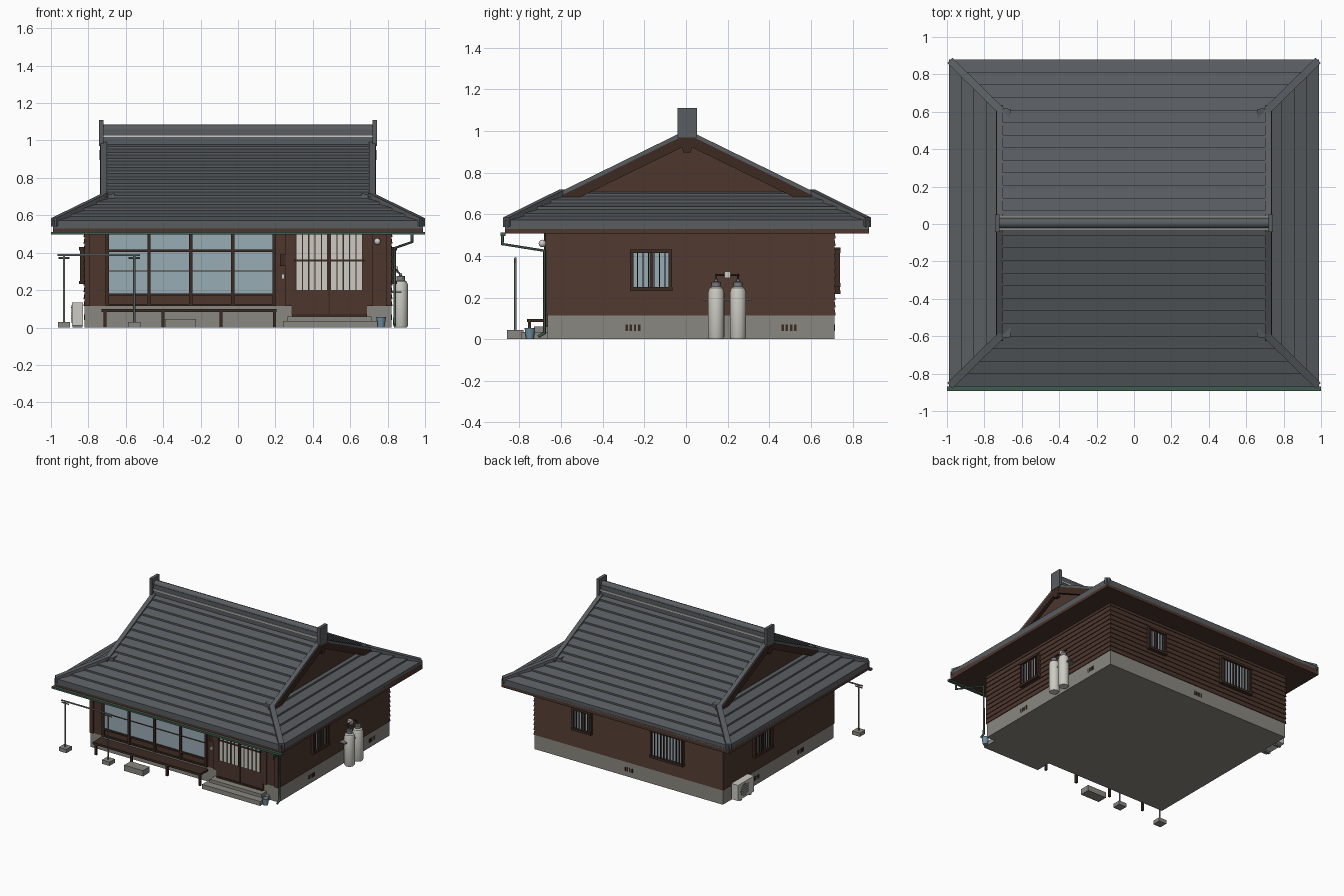
import bpy, bmesh, math
from mathutils import Vector, Matrix

if "Cube" in bpy.data.objects:
    bpy.data.objects.remove(bpy.data.objects["Cube"])


def material(name, r, g, b):
    m = bpy.data.materials.new(name)
    m.diffuse_color = [((c / 255 + 0.055) / 1.055) ** 2.4 for c in (r, g, b)] + [1]
    m.use_nodes = True
    m.node_tree.nodes["Principled BSDF"].inputs["Base Color"].default_value = m.diffuse_color
    return m


TILE = material("slate_tile", 88, 93, 97)
WALL = material("brown_board", 76, 54, 45)
DARK = material("dark_wood", 60, 42, 34)
CONC = material("concrete", 138, 135, 128)
GLASS = material("pale_glass", 152, 172, 181)
WHITE = material("off_white", 204, 203, 195)
GREEN = material("gutter_green", 66, 92, 80)
STEEL = material("grey_metal", 118, 123, 123)
BLUE = material("bucket_blue", 112, 143, 160)

X, YF, YB = 0.82, -0.665, 0.713          # wall extents
YC, RX, RY = 0.005, 0.99, 0.875          # roof centre and half sizes
GX, GY, ZE, SLOPE = 0.72, 0.61, 0.56, 0.49   # gable position, eave height, pitch


def finish(name, bm, mat, smooth=False):
    bmesh.ops.recalc_face_normals(bm, faces=bm.faces)
    me = bpy.data.meshes.new(name)
    bm.to_mesh(me)
    bm.free()
    me.materials.append(mat)
    ob = bpy.data.objects.new(name, me)
    bpy.context.collection.objects.link(ob)
    if smooth:
        bpy.context.view_layer.objects.active = ob
        ob.select_set(True)
        bpy.ops.object.shade_smooth_by_angle(angle=math.radians(35))
        ob.select_set(False)
    return ob


def loft(bm, *rings):
    """Closed solid through rings with equal point counts."""
    vs = [[bm.verts.new(p) for p in r] for r in rings]
    n = len(vs[0])
    for a, b in zip(vs, vs[1:]):
        for i in range(n):
            bm.faces.new((a[i], a[(i + 1) % n], b[(i + 1) % n], b[i]))
    bm.faces.new(vs[0][::-1])
    bm.faces.new(vs[-1])


def rect(x0, x1, y0, y1, z):
    return [(x0, y0, z), (x1, y0, z), (x1, y1, z), (x0, y1, z)]


def boxes(name, mat, *dims):
    bm = bmesh.new()
    for x0, x1, y0, y1, z0, z1 in dims:
        loft(bm, rect(x0, x1, y0, y1, z0), rect(x0, x1, y0, y1, z1))
    return finish(name, bm, mat)


def on_wall(side, u0, u1, z0, z1, d0, d1):
    """Box dims from wall coordinates: u along the wall, d outward."""
    if side in "FB":
        a, b = (YF - d1, YF - d0) if side == "F" else (YB + d0, YB + d1)
        return (u0, u1, a, b, z0, z1)
    a, b = (X + d0, X + d1) if side == "R" else (-X - d1, -X - d0)
    return (a, b, u0, u1, z0, z1)


def wall_boxes(name, mat, side, *dims):
    return boxes(name, mat, *[on_wall(side, *d) for d in dims])


def lathe(name, mat, x, y, profile, n=20, rot=None):
    bm = bmesh.new()
    loft(bm, *[[(r * math.cos(2 * math.pi * i / n), r * math.sin(2 * math.pi * i / n), z)
                for i in range(n)] for r, z in profile])
    bmesh.ops.transform(bm, matrix=Matrix.Translation((x, y, 0)), verts=bm.verts)
    return finish(name, bm, mat, True)


def tube(name, mat, r, pts):
    cu = bpy.data.curves.new(name, "CURVE")
    cu.dimensions, cu.bevel_depth, cu.bevel_resolution, cu.use_fill_caps = "3D", r, 2, True
    sp = cu.splines.new("POLY")
    sp.points.add(len(pts) - 1)
    for p, c in zip(sp.points, pts):
        p.co = (*c, 1)
    cu.materials.append(mat)
    ob = bpy.data.objects.new(name, cu)
    bpy.context.collection.objects.link(ob)


# Foundation and lapped board walls
boxes("foundation", CONC, (-X, X, YF, YB, 0, 0.115))
bm = bmesh.new()
for i in range(11):
    z = 0.115 + i * 0.037
    e = 0.006
    loft(bm, rect(-X - e, X + e, YF, YB + e, z), rect(-X, X, YF, YB, z + 0.037))
finish("board_walls", bm, WALL)

# Roof: stepped tile courses on all four slopes
zr = lambda d: ZE + (RY - d) * SLOPE
hip = lambda d: GX + max(0, d - GY) * (RX - GX) / (RY - GY)      # half width of front/back course
hip_y = lambda x: GY + max(0, x - GX) * (RY - GY) / (RX - GX)    # half depth of side course
zs = lambda x: zr(hip_y(x)) if x > GX else zr(GY) + (GX - x) * SLOPE


def course(bm, place, p0, p1, half, height):
    rings = []
    for p, lip in ((p0, 0.013), (p1, 0.0)):
        h, z = half(p), height(p)
        rings.append([place(-h, p, z - 0.03), place(h, p, z - 0.03),
                      place(h, p, z + lip), place(-h, p, z + lip)])
    loft(bm, *rings)


bm = bmesh.new()
for s in (-1, 1):
    for k in range(13):
        step = RY / 13
        course(bm, lambda u, p, z: (u, YC + s * p, z), RY - k * step, RY - (k + 1) * step, hip, zr)
    for k in range(5):
        course(bm, lambda u, p, z: (s * p, YC + u, z), RX - k * 0.066, RX - (k + 1) * 0.066, hip_y, zs)
finish("roof_tiles", bm, TILE)
boxes("eave_boards", WALL, (-RX, RX, YC - RY, YC + RY, 0.507, 0.55))


# Beams following the roof pitch: hip caps, verge caps, gable boards
def beam(bm, a, b, w, lo, hi):
    a, b = Vector(a), Vector(b)
    side = (b - a).cross(Vector((0, 0, 1))).normalized() * w / 2
    dn, up = Vector((0, 0, lo)), Vector((0, 0, hi))
    loft(bm, *[[p - side + dn, p + side + dn, p + side + up, p - side + up] for p in (a, b)])


caps, barge = bmesh.new(), bmesh.new()
for sx in (-1, 1):
    for sy in (-1, 1):
        beam(caps, (sx * 0.985, YC + sy * (RY - 0.005), ZE), (sx * 0.71, YC + sy * 0.6, zr(GY) + 0.004),
             0.04, -0.02, 0.025)
        beam(caps, (sx * 0.717, YC + sy * 0.63, zr(0.63)), (sx * 0.717, YC, zr(0)), 0.034, -0.015, 0.018)
        beam(barge, (sx * 0.725, YC + sy * 0.61, zr(0.61)), (sx * 0.725, YC, zr(0)), 0.026, -0.055, -0.003)
    # hanging ornament under the gable peak
    loft(barge, *[[(x, YC - 0.03, 0.95), (x, YC + 0.03, 0.95), (x, YC + 0.018, 0.897), (x, YC - 0.018, 0.897)]
                  for x in (sx * 0.715, sx * 0.74)])
finish("hip_and_verge_caps", caps, TILE)
finish("gable_boards", barge, DARK)
bm = bmesh.new()
for sx in (-1, 1):
    loft(bm, *[[(x, YC - 0.6, 0.665), (x, YC + 0.6, 0.665), (x, YC, zr(0) - 0.02)] for x in (sx * 0.68, sx * 0.702)])
finish("gable_walls", bm, WALL)

# Ridge with pale strip, round top and end tiles
boxes("ridge", TILE, (-0.725, 0.725, YC - 0.03, YC + 0.03, 0.96, 1.06))
boxes("ridge_strip", WHITE, (-0.722, 0.722, YC - 0.037, YC + 0.037, 1.018, 1.027))
tube("ridge_top", TILE, 0.028, [(-0.725, YC, 1.057), (0.725, YC, 1.057)])
boxes("ridge_ends", TILE, *[(s * 0.73 - 0.012, s * 0.73 + 0.012, YC - 0.047, YC + 0.047, 0.97, 1.11) for s in (-1, 1)])

# Front gutter and downpipe
boxes("gutter", GREEN, (-1, 1, -0.892, -0.868, 0.497, 0.512))
tube("downpipe", GREEN, 0.008, [(0.93, -0.882, 0.50), (0.93, -0.882, 0.457), (0.838, -0.68, 0.425),
                                (0.838, -0.68, 0.03), (0.838, -0.71, 0.012)])

# Front sliding windows
wall_boxes("front_glass", GLASS, "F", (-0.70, 0.19, 0.18, 0.5, 0, 0.006))
xs = [-0.70, -0.476, -0.252, -0.028, 0.194]
wall_boxes("front_window_frame", DARK, "F", *[(x - 0.009, x + 0.009, 0.115, 0.507, 0, 0.018) for x in xs],
           (-0.70, 0.194, 0.405, 0.418, 0, 0.016), (-0.70, 0.194, 0.299, 0.304, 0, 0.012),
           (-0.70, 0.194, 0.17, 0.183, 0, 0.016), (-0.70, 0.194, 0.115, 0.127, 0, 0.014))
wall_boxes("front_posts", WALL, "F", *[(a, b, 0.115, 0.507, 0, 0.01) for a, b in
                                       ((-0.82, -0.79), (0.255, 0.285), (0.69, 0.72), (0.79, 0.82))])

# Entrance: lattice sliding doors
wall_boxes("door_panels", WALL, "F", (0.285, 0.69, 0.065, 0.507, 0, 0.008))
wall_boxes("door_paper", WHITE, "F", (0.31, 0.48, 0.20, 0.5, 0, 0.011), (0.495, 0.665, 0.20, 0.5, 0, 0.011))
wall_boxes("door_lattice", DARK, "F",
           *[(x0 + i * 0.034 - 0.003, x0 + i * 0.034 + 0.003, 0.20, 0.5, 0, 0.016)
             for x0 in (0.31, 0.495) for i in range(6)],
           (0.30, 0.675, 0.354, 0.364, 0, 0.017), (0.483, 0.491, 0.065, 0.5, 0, 0.014),
           (0.29, 0.69, 0.06, 0.072, 0, 0.016))
wall_boxes("letter_plate", WHITE, "F", (0.232, 0.248, 0.26, 0.285, 0, 0.012))
wall_boxes("name_plate", DARK, "F", (0.225, 0.255, 0.33, 0.39, 0, 0.009))
bm = bmesh.new()
bmesh.ops.create_uvsphere(bm, u_segments=14, v_segments=8, radius=0.018,
                          matrix=Matrix.Translation((0.745, -0.69, 0.46)))
finish("porch_lamp", bm, WHITE, True)
boxes("porch_steps", CONC, (0.24, 0.745, -0.79, YF, 0, 0.035), (0.265, 0.715, -0.73, YF, 0, 0.06))


# Barred side and back windows
def barred_window(name, side, u0, u1, z0, z1):
    wall_boxes(name + "_glass", GLASS, side, (u0, u1, z0, z1, 0, 0.012))
    m, n = (u0 + u1) / 2, round((u1 - u0) / 0.026)
    wall_boxes(name + "_frame", DARK, side, (u0 - 0.008, u0 + 0.008, z0, z1, 0, 0.026),
               (u1 - 0.008, u1 + 0.008, z0, z1, 0, 0.026), (m - 0.008, m + 0.008, z0, z1, 0, 0.018),
               (u0 - 0.008, u1 + 0.008, z1 - 0.012, z1 + 0.005, 0, 0.03),
               (u0 - 0.01, u1 + 0.01, z0 - 0.008, z0 + 0.01, 0, 0.03),
               *[(u0 + (u1 - u0) * i / n - 0.003, u0 + (u1 - u0) * i / n + 0.003, z0, z1, 0.014, 0.022)
                 for i in range(1, n)])


barred_window("right_window", "R", -0.26, -0.075, 0.24, 0.425)
barred_window("left_window", "L", 0.13, 0.34, 0.24, 0.425)
barred_window("back_small_window", "B", 0.32, 0.47, 0.26, 0.425)
barred_window("back_large_window", "B", -0.48, -0.21, 0.225, 0.435)
for side, us in (("R", (-0.255, 0.495)), ("L", (-0.255, 0.3)), ("B", (0.0,))):
    wall_boxes("foundation_vents", DARK, side, *[(u + i * 0.02 - 0.006, u + i * 0.02 + 0.006, 0.04, 0.07, 0, 0.003)
                                                 for u in us for i in (-1.5, -0.5, 0.5, 1.5)])

# Veranda bench and stepping stone
boxes("bench", DARK, (-0.73, 0.205, -0.765, YF, 0.082, 0.098),
      *[(x - 0.008, x + 0.008, -0.76, -0.744, 0, 0.085) for x in (-0.71, -0.40, -0.09, 0.195)])
boxes("stepping_stone", CONC, (-0.39, -0.225, -0.86, -0.78, 0, 0.045))

# Laundry poles
for x in (-0.93, -0.555):
    boxes("pole_base", CONC, (x - 0.033, x + 0.033, -0.853, -0.787, 0, 0.03))
    tube("pole_post", STEEL, 0.006, [(x, -0.82, 0.02), (x, -0.82, 0.385)])
    tube("pole_hook", STEEL, 0.005, [(x - 0.03, -0.82, 0.372), (x + 0.03, -0.82, 0.372)])
tube("laundry_bar", STEEL, 0.006, [(-0.965, -0.82, 0.388), (-0.525, -0.82, 0.388)])

# Gas bottles with regulator and strap
for y in (0.145, 0.25):
    lathe("gas_bottle", WHITE, 0.87, y, [(0.034, 0), (0.039, 0.01), (0.039, 0.225), (0.033, 0.245), (0.018, 0.255)])
    lathe("gas_valve", STEEL, 0.87, y, [(0.022, 0.245), (0.022, 0.275), (0.008, 0.277), (0.008, 0.29)], 12)
boxes("gas_strap", STEEL, (0.82, 0.875, 0.08, 0.315, 0.185, 0.193))
tube("gas_hose", DARK, 0.005, [(0.87, 0.145, 0.28), (0.845, 0.145, 0.31), (0.845, 0.25, 0.31), (0.87, 0.25, 0.28)])
boxes("gas_regulator", WHITE, (0.82, 0.855, 0.185, 0.213, 0.295, 0.325))

# Cooling unit with round grille on the left side
boxes("cooling_unit", WHITE, (-0.888, -0.83, 0.42, 0.62, 0.012, 0.135))
boxes("cooling_feet", STEEL, *[(-0.885, -0.832, y, y + 0.02, 0, 0.014) for y in (0.45, 0.57)])
bm = bmesh.new()
bmesh.ops.create_cone(bm, cap_ends=True, segments=20, radius1=0.048, radius2=0.048, depth=0.005,
                      matrix=Matrix.Translation((-0.889, 0.54, 0.073)) @ Matrix.Rotation(math.pi / 2, 4, "Y"))
finish("cooling_grille", bm, STEEL)
boxes("cooling_slats", WHITE, *[(-0.894, -0.889, 0.495, 0.585, z, z + 0.005) for z in (0.045, 0.06, 0.075, 0.09, 0.105)])

# Bucket beside the porch
lathe("bucket", BLUE, 0.765, -0.75, [(0.018, 0), (0.026, 0.055), (0.022, 0.055), (0.016, 0.01)], 16)
